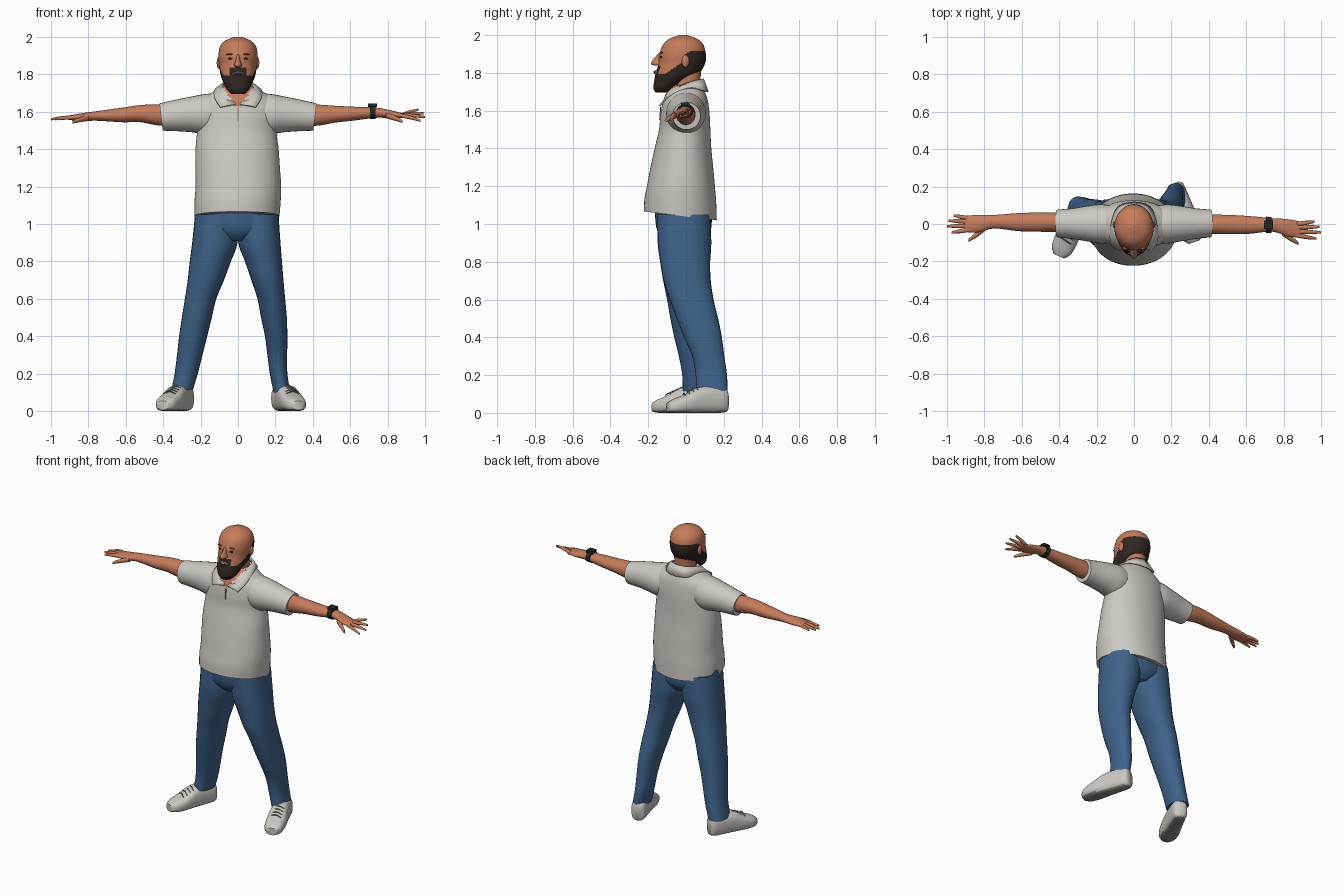
import bpy, bmesh, math
from mathutils import Vector, Matrix


def mat(name, r, g, b):
    m = bpy.data.materials.new(name)
    m.diffuse_color = (r, g, b, 1)
    return m


SKIN = mat("skin", .56, .20, .105)
SHIRT = mat("shirt_cloth", .61, .59, .55)
DENIM = mat("denim", .05, .125, .26)
HAIR = mat("dark_hair", .03, .02, .017)
SHOE = mat("shoe_white", .60, .58, .55)
SOLE = mat("sole_grey", .25, .24, .23)
BLACK = mat("watch_black", .02, .018, .018)
TEETH = mat("teeth", .5, .47, .44)
LIP = mat("lip", .30, .09, .06)


def spline(rows, sub):
    """Smooth curve through rows of numbers."""
    out = []
    for i in range(len(rows) - 1):
        p0, p1 = rows[max(i - 1, 0)], rows[i]
        p2, p3 = rows[i + 1], rows[min(i + 2, len(rows) - 1)]
        for k in range(sub):
            t = k / sub
            out.append([.5 * (2 * b + (c - a) * t + (2 * a - 5 * b + 4 * c - d) * t * t
                              + (3 * b - a - 3 * c + d) * t ** 3)
                        for a, b, c, d in zip(p0, p1, p2, p3)])
    return out + [list(rows[-1])]


def finish(name, bm, mats, rule=None, angle=50):
    bmesh.ops.recalc_face_normals(bm, faces=bm.faces)
    if rule:
        for f in bm.faces:
            f.material_index = rule(f.calc_center_median(), f.normal)
    me = bpy.data.meshes.new(name)
    bm.to_mesh(me)
    bm.free()
    for m in mats:
        me.materials.append(m)
    ob = bpy.data.objects.new(name, me)
    bpy.context.collection.objects.link(ob)
    bpy.ops.object.select_all(action='DESELECT')
    ob.select_set(True)
    bpy.context.view_layer.objects.active = ob
    bpy.ops.object.shade_smooth_by_angle(angle=math.radians(angle))
    return ob


def loft(name, secs, mats, axis='z', n=28, sub=4, p=2, fix=None, rule=None):
    """Skin elliptical sections (position, centre a, centre b, radius a, radius b)."""
    bm = bmesh.new()
    rings = []
    for t, a, b, ra, rb in spline(secs, sub):
        ring = []
        for k in range(n):
            w = 2 * math.pi * k / n
            c, s = math.cos(w), math.sin(w)
            u = a + max(ra, .002) * math.copysign(abs(c) ** (2 / p), c)
            v = b + max(rb, .002) * math.copysign(abs(s) ** (2 / p), s)
            co = Vector({'z': (u, v, t), 'x': (t, u, v), 'y': (u, t, v)}[axis])
            ring.append(bm.verts.new(fix(co) if fix else co))
        rings.append(ring)
    for r, q in zip(rings, rings[1:]):
        for k in range(n):
            bm.faces.new((r[k], r[(k + 1) % n], q[(k + 1) % n], q[k]))
    bm.faces.new(rings[0])
    bm.faces.new(rings[-1])
    return finish(name, bm, mats, rule)


def ball(name, loc, size, m):
    bm = bmesh.new()
    bmesh.ops.create_uvsphere(bm, u_segments=16, v_segments=10, radius=1,
                              matrix=Matrix.Translation(loc) @ Matrix.Diagonal((*size, 1)))
    return finish(name, bm, [m])


def box(name, loc, size, m, tilt=0):
    bm = bmesh.new()
    bmesh.ops.create_cube(bm, size=1, matrix=Matrix.Translation(loc)
                          @ Matrix.Rotation(tilt, 4, 'X') @ Matrix.Diagonal((*size, 1)))
    return finish(name, bm, [m])


# Head with beard and a fringe of hair
def head_rule(c, nrm):
    if c.y > -.012:
        return 1 if c.z < 1.915 - .02 * max(0, (.03 - c.y) / .04) else 0
    line = 1.795 + .055 * min(1, max(0, (c.y + .11) / .08))
    if c.z < line or (c.z < 1.832 and abs(c.x) < .045 and c.y < -.1):
        return 1
    return 0


loft("head", [(1.695, 0, -.125, .035, .035), (1.72, 0, -.115, .06, .058),
              (1.76, 0, -.085, .08, .083), (1.80, 0, -.045, .094, .115),
              (1.85, 0, -.022, .101, .123), (1.90, 0, -.018, .105, .123),
              (1.95, 0, -.015, .096, .106), (1.98, 0, -.015, .068, .075),
              (2.0, 0, -.015, .02, .02)], [SKIN, HAIR], n=64, sub=7, rule=head_rule)
loft("neck", [(1.60, 0, .0, .085, .08), (1.70, 0, .005, .068, .07),
              (1.82, 0, .01, .068, .07)], [SKIN])
loft("nose", [(1.838, 0, -.145, .012, .02), (1.848, 0, -.15, .021, .036),
              (1.875, 0, -.143, .012, .028), (1.905, 0, -.13, .008, .014)], [SKIN], n=16)
ball("lips", (0, -.154, 1.803), (.033, .014, .014), LIP)
ball("mouth", (0, -.157, 1.804), (.028, .014, .010), BLACK)
ball("teeth_row", (0, -.160, 1.807), (.021, .013, .005), TEETH)
for s, side in ((-1, "right"), (1, "left")):
    ball(side + "_ear", (s * .102, -.003, 1.862), (.012, .02, .033), SKIN)
    ball(side + "_eye", (s * .04, -.131, 1.884), (.014, .007, .006), HAIR)
    ball(side + "_brow", (s * .042, -.129, 1.907), (.022, .008, .004), LIP)


# Shirt body, with the hem dropping at the back and an open neck
def hem(c):
    w = max(0, (1.2 - c.z) / .15)
    return Vector((c.x, c.y, c.z - .115 * (c.y + .03) * w))


loft("shirt_body", [(1.043, -.005, -.03, .227, .193), (1.12, -.002, -.03, .23, .19),
                    (1.2, .002, -.027, .229, .18), (1.3, -.002, -.022, .226, .166),
                    (1.4, -.005, -.016, .222, .15), (1.5, -.006, -.007, .212, .136),
                    (1.58, 0, -.005, .215, .13), (1.65, 0, -.003, .205, .119),
                    (1.70, 0, .0, .145, .1), (1.735, 0, .01, .085, .08)],
     [SHIRT, SKIN], n=72, sub=6, p=2.1, fix=hem,
     rule=lambda c, nrm: int(c.y < 0 and abs(c.x) < .004 + (c.z - 1.62) * .7))
box("shirt_placket", (0, -.1365, 1.585), (.008, .006, .07), SOLE, math.radians(-4))
for s, side in ((-1, "right"), (1, "left")):
    loft(side + "_sleeve", [(s * .08, 0, 1.60, .09, .10), (s * .17, 0, 1.587, .105, .108),
                            (s * .25, .002, 1.585, .095, .095), (s * .33, .002, 1.58, .082, .084),
                            (s * .415, .003, 1.572, .074, .073)], [SHIRT], 'x',
         fix=lambda c: Vector((c.x + (.12 * (c.z - 1.6) * abs(c.x) / .4) * (1 if c.x > 0 else -1),
                               c.y, c.z)))

# Folded collar
inner = spline([(0, .09, 1.768), (.055, .07, 1.763), (.08, .015, 1.748),
                (.062, -.06, 1.712), (.012, -.128, 1.64)], 4)
outer = spline([(0, .116, 1.70), (.08, .095, 1.705), (.118, .015, 1.722),
                (.128, -.088, 1.68), (.095, -.14, 1.625)], 4)
bm = bmesh.new()
a = [bm.verts.new(v) for v in inner]
b = [bm.verts.new(v) for v in outer]
for i in range(len(a) - 1):
    bm.faces.new((a[i], b[i], b[i + 1], a[i + 1]))
collar = finish("collar", bm, [SHIRT])
mod = collar.modifiers.new("mirror", 'MIRROR')
mod.use_clip = True
mod = collar.modifiers.new("thickness", 'SOLIDIFY')
mod.thickness = .009
mod.offset = 0

# Arms and hands
loft("right_arm", [(-.34, .01, 1.58, .05, .055), (-.43, .01, 1.583, .052, .056),
                   (-.52, .01, 1.59, .051, .046), (-.62, .01, 1.583, .048, .039),
                   (-.75, .012, 1.578, .036, .026), (-.83, .002, 1.572, .047, .021),
                   (-.905, 0, 1.568, .043, .012)], [SKIN], 'x')
loft("left_arm", [(.34, 0, 1.58, .05, .055), (.43, -.002, 1.582, .052, .056),
                  (.52, -.003, 1.587, .051, .045), (.62, -.005, 1.59, .047, .037),
                  (.74, -.005, 1.595, .036, .027), (.82, -.02, 1.586, .046, .021),
                  (.89, -.03, 1.578, .043, .012)], [SKIN], 'x')


def finger(name, start, end, r):
    mid = [(p + q) / 2 for p, q in zip(start, end)]
    loft(name, [(*start, r, r), (mid[0], mid[1], mid[2] + .003, r, r * .9),
                (*end, r * .5, r * .5)], [SKIN], 'x', n=10, sub=3)


fingers = {"little": ((.03, .045), .965), "ring": ((.012, .018), .993),
           "middle": ((-.01, -.012), 1.0), "index": ((-.031, -.045), .975)}
for i, (label, ((y0, y1), tip)) in enumerate(fingers.items()):
    finger(f"right_{label}_finger", (-.88, y0, 1.569), (-tip, y1, 1.56), .0115)
    finger(f"left_{label}_finger", (.87, y0 - .03, 1.58),
           (tip, y1 - .033, 1.612 - i * .02), .0115)
finger("right_thumb", (-.80, -.025, 1.566), (-.885, -.088, 1.545), .016)
finger("left_thumb", (.79, -.045, 1.58), (.88, -.105, 1.548), .016)

# Wristwatch
loft("watch_strap", [(.705, -.005, 1.597, .044, .037), (.735, -.005, 1.597, .043, .036)],
     [BLACK], 'x', sub=1)
box("watch_case", (.72, -.005, 1.634), (.048, .045, .018), BLACK)

# Jeans
loft("jeans_hips", [(.91, -.005, -.01, .07, .10), (.95, -.008, -.01, .17, .135),
                    (1.0, -.008, -.012, .222, .148), (1.1, -.008, -.015, .222, .152)],
     [DENIM], n=40)
loft("right_jean_leg", [(.115, -.298, .065, .058, .082), (.2, -.277, .062, .062, .082),
                        (.3, -.258, .05, .068, .088), (.4, -.24, .035, .075, .097),
                        (.5, -.22, .025, .08, .108), (.6, -.2, .015, .084, .115),
                        (.7, -.172, .002, .097, .123), (.8, -.148, -.005, .11, .132),
                        (.9, -.124, -.008, .121, .142), (1.05, -.118, -.012, .112, .14)],
     [DENIM], p=2.2)
loft("left_jean_leg", [(.1, .235, .138, .045, .082), (.2, .217, .134, .047, .083),
                       (.3, .21, .118, .053, .085), (.4, .204, .09, .06, .1),
                       (.5, .192, .06, .069, .11), (.6, .178, .03, .074, .116),
                       (.7, .157, .006, .086, .125), (.8, .136, -.004, .099, .132),
                       (.9, .114, -.008, .113, .142), (1.05, .104, -.012, .113, .14)],
     [DENIM], p=2.2)

# Sneakers, toes turned out
for side, x, y, turn in (("right", -.335, -.018, -.41), ("left", .268, .062, .33)):
    place = Matrix.Translation((x, y, 0)) @ Matrix.Rotation(turn, 4, 'Z')

    def put(c, place=place):
        return place @ Vector((c.x, c.y, max(c.z, 0)))

    loft(side + "_shoe", [(.165, 0, .062, .028, .05), (.145, 0, .068, .046, .066),
                          (.07, 0, .07, .053, .071), (0, 0, .066, .058, .068),
                          (-.07, 0, .048, .063, .05), (-.135, 0, .036, .055, .036),
                          (-.168, 0, .03, .03, .024)], [SHOE, SOLE], 'y', p=2.7, fix=put,
         rule=lambda c, nrm: int(nrm.z < -.75))
    for i in range(4):
        ly, lz = -.005 - .024 * i, .134 - .0095 * i
        loft(f"{side}_lace_{i + 1}", [(-.036, ly + .006, lz - .012, .003, .003),
                                      (0, ly, lz, .004, .004),
                                      (.036, ly - .006, lz - .012, .003, .003)],
             [SOLE], 'x', n=6, sub=3, fix=put)
